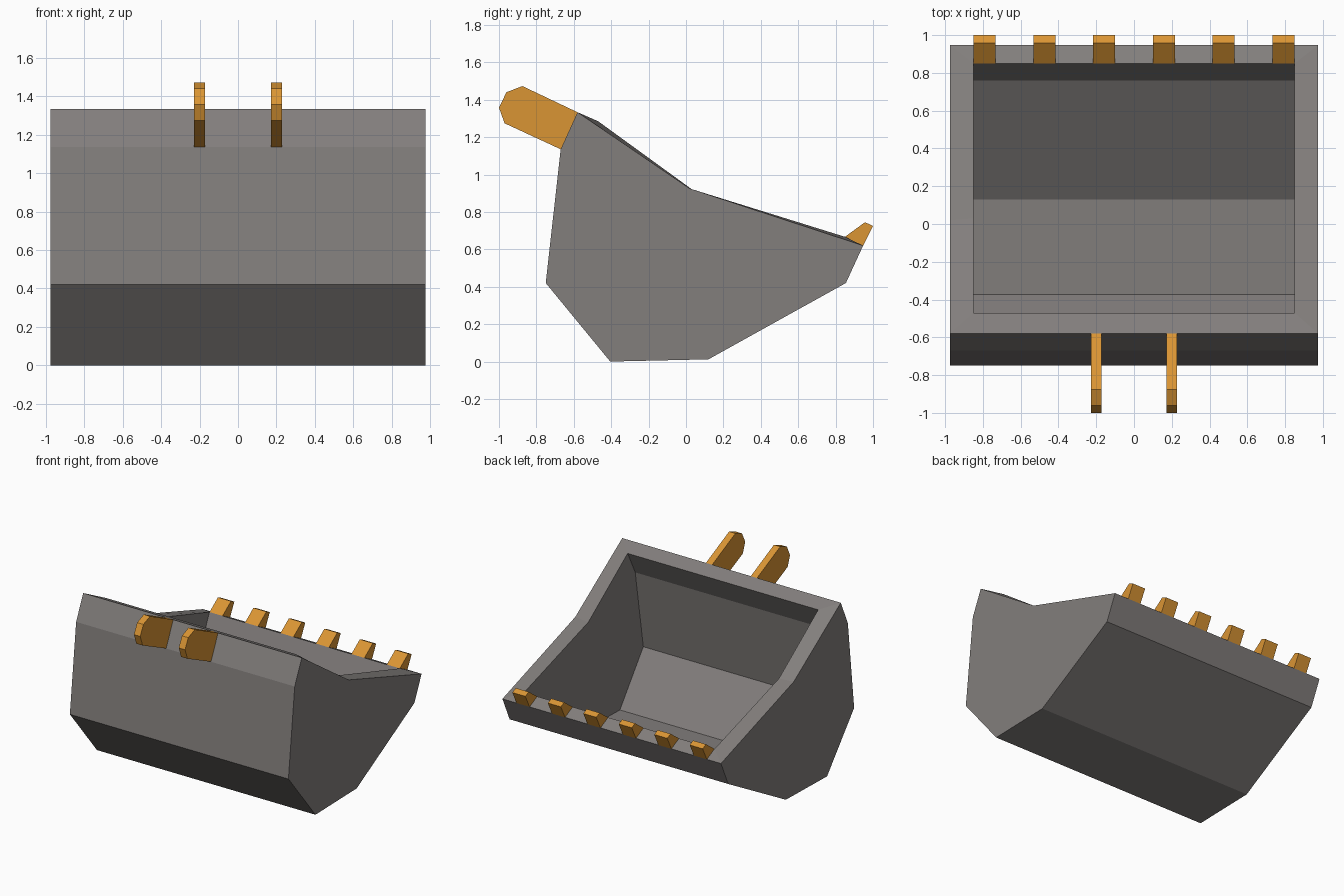
import bpy, bmesh

if "Cube" in bpy.data.objects:
    bpy.data.objects.remove(bpy.data.objects["Cube"])


def material(name, rgb):
    m = bpy.data.materials.new(name)
    m.diffuse_color = (*rgb, 1)
    m.use_nodes = True
    m.node_tree.nodes["Principled BSDF"].inputs["Base Color"].default_value = m.diffuse_color
    return m


grey = material("steel grey", (0.225, 0.21, 0.203))
orange = material("orange paint", (0.70, 0.30, 0.034))


def finish(bm, name, mat):
    bmesh.ops.recalc_face_normals(bm, faces=bm.faces)
    mesh = bpy.data.meshes.new(name)
    bm.to_mesh(mesh)
    bm.free()
    mesh.materials.append(mat)
    ob = bpy.data.objects.new(name, mesh)
    bpy.context.collection.objects.link(ob)
    return ob


def loop(bm, profile, x):
    return [bm.verts.new((x, y, z)) for y, z in profile]


def plate(name, profile, x, width, mat):
    """Solid made by sweeping a (y, z) profile along x."""
    bm = bmesh.new()
    a, b = loop(bm, profile, x - width / 2), loop(bm, profile, x + width / 2)
    bm.faces.new(a)
    bm.faces.new(b)
    n = len(profile)
    for i in range(n):
        j = (i + 1) % n
        bm.faces.new((a[i], a[j], b[j], b[i]))
    return finish(bm, name, mat)


# Bucket: outer and inner (y, z) profiles, back rim round the floor to the
# front lip, last point is the dip in the side rims
outer = [(-0.58, 1.333), (-0.67, 1.135), (-0.75, 0.42), (-0.405, 0.0),
         (0.12, 0.012), (0.855, 0.42), (0.947, 0.62), (0.02, 0.925)]
inner = [(-0.47, 1.285), (-0.567, 1.095), (-0.67, 0.456), (-0.372, 0.06),
         (0.13, 0.072), (0.76, 0.465), (0.85, 0.667), (0.03, 0.922)]
bm = bmesh.new()
oL, oR = loop(bm, outer, -0.975), loop(bm, outer, 0.975)
iL, iR = loop(bm, inner, -0.85), loop(bm, inner, 0.85)
for left, right in ((oL, oR), (iL, iR)):
    bm.faces.new(left)
    bm.faces.new(right)
    for i in range(6):
        bm.faces.new((left[i], left[i + 1], right[i + 1], right[i]))
# Rim: back and front strips, then both sides
for i in (0, 6):
    bm.faces.new((oL[i], oR[i], iR[i], iL[i]))
for o, n in ((oL, iL), (oR, iR)):
    for i, j in ((0, 7), (7, 6)):
        bm.faces.new((o[i], o[j], n[j], n[i]))
finish(bm, "bucket", grey)

# Mounting lugs on the back
lug = [(-0.58, 1.333), (-0.875, 1.473), (-0.96, 1.44),
       (-1.0, 1.358), (-0.97, 1.274), (-0.67, 1.135)]
for x in (-0.2, 0.2):
    plate("mounting_lug", lug, x, 0.056, orange)

# Teeth along the front lip
tooth = [(0.85, 0.667), (0.957, 0.745), (1.0, 0.725), (0.947, 0.62)]
for k in range(6):
    plate("tooth", tooth, -0.791 + k * 0.3164, 0.116, orange)
